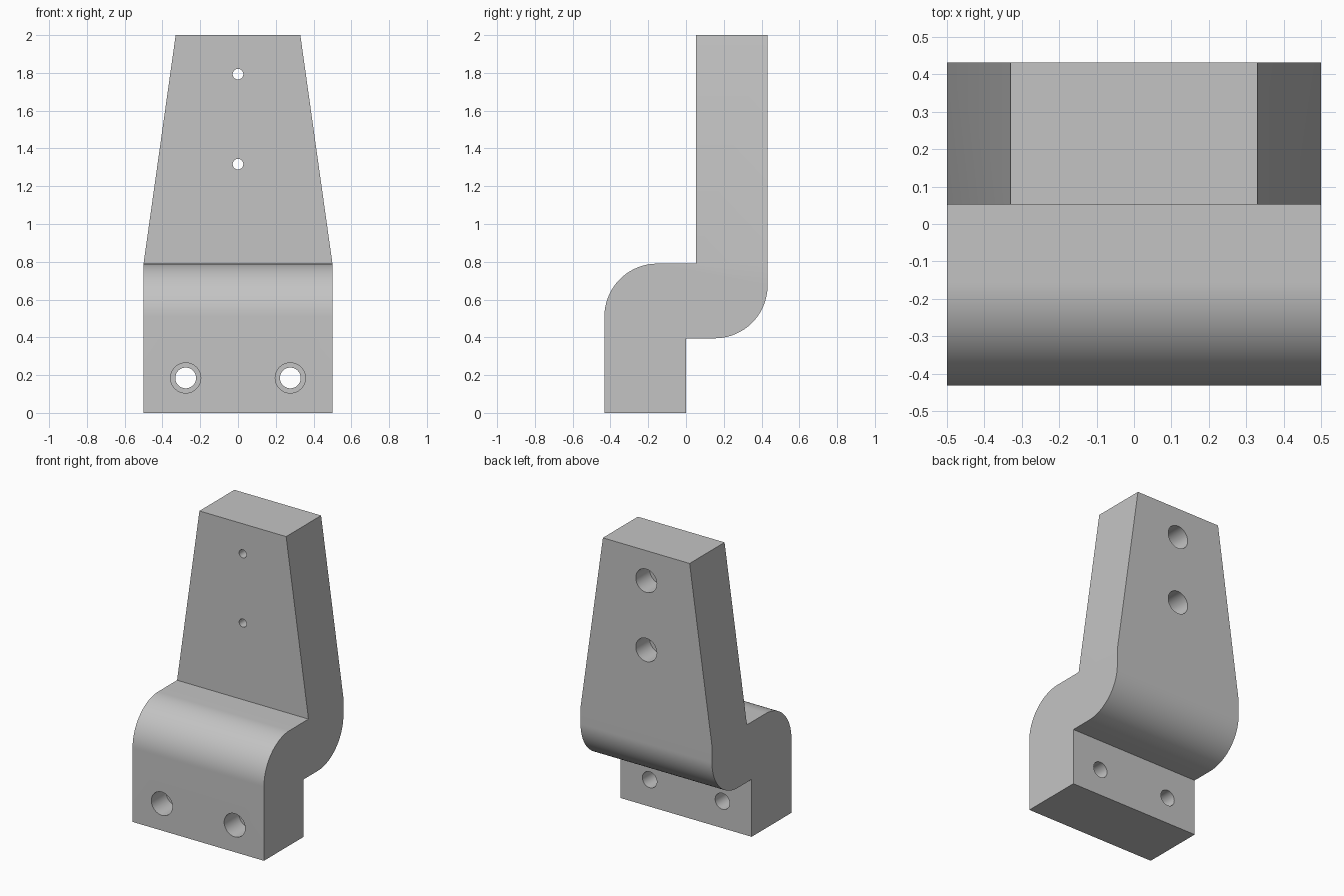
import bpy, bmesh, math
from mathutils import Vector

cube = bpy.data.objects.get("Cube")
if cube:
    bpy.data.objects.remove(cube, do_unlink=True)

HALF_WIDTH, TOP_HALF, DEPTH = 0.5, 0.33, 0.432
SHOULDER, HEIGHT, ARM_FRONT = 0.79, 2.0, 0.052

grey = bpy.data.materials.new("plain_grey")
grey.use_nodes = True
grey.diffuse_color = (0.55, 0.55, 0.55, 1)
grey.node_tree.nodes["Principled BSDF"].inputs["Base Color"].default_value = grey.diffuse_color


def arc(cy, cz, radius, start, end, steps=32):
    angles = [math.radians(start + (end - start) * i / steps) for i in range(steps + 1)]
    return [(cy + radius * math.cos(a), cz + radius * math.sin(a)) for a in angles]


# Side profile (y, z): foot, rounded back bend, upright arm, rounded front bend
profile = [(-DEPTH, 0), (0, 0), (0, 0.395)]
profile += arc(DEPTH - 0.28, 0.675, 0.28, -90, 0)
profile += [(DEPTH, SHOULDER), (DEPTH, HEIGHT), (ARM_FRONT, HEIGHT), (ARM_FRONT, SHOULDER)]
profile += arc(-DEPTH + 0.28, SHOULDER - 0.28, 0.28, 90, 180)

# Offset bracket body, extruded across the width
bm = bmesh.new()
face = bm.faces.new([bm.verts.new((-HALF_WIDTH, y, z)) for y, z in profile])
extruded = bmesh.ops.extrude_face_region(bm, geom=[face])
bmesh.ops.translate(bm, vec=(2 * HALF_WIDTH, 0, 0),
                    verts=[g for g in extruded["geom"] if isinstance(g, bmesh.types.BMVert)])

# Split the sides at the shoulder, then taper the arm
for side in (-1, 1):
    pair = [v for v in bm.verts if v.co.x * side > 0 and abs(v.co.z - SHOULDER) < 1e-4
            and v.co.y > ARM_FRONT - 1e-4]
    bmesh.ops.connect_verts(bm, verts=pair)
for v in bm.verts:
    if v.co.z > HEIGHT - 0.01:
        v.co.x = math.copysign(TOP_HALF, v.co.x)
bmesh.ops.recalc_face_normals(bm, faces=bm.faces)
mesh = bpy.data.meshes.new("bracket_body")
bm.to_mesh(mesh)
bm.free()
body = bpy.data.objects.new("bracket_body", mesh)
bpy.context.collection.objects.link(body)
mesh.materials.append(grey)


def drill(x, z, radius, y_from, y_to):
    """Cut a round hole along y."""
    bpy.ops.mesh.primitive_cylinder_add(vertices=48, radius=radius, depth=y_to - y_from,
                                        location=(x, (y_from + y_to) / 2, z),
                                        rotation=(math.pi / 2, 0, 0))
    cutter = bpy.context.object
    cutter.data.materials.append(grey)
    mod = body.modifiers.new("hole", "BOOLEAN")
    mod.operation, mod.solver, mod.object = "DIFFERENCE", "EXACT", cutter
    bpy.context.view_layer.objects.active = body
    bpy.ops.object.modifier_apply(modifier=mod.name)
    bpy.data.objects.remove(cutter, do_unlink=True)


# Foot holes, counterbored from the front
for x in (-0.277, 0.277):
    drill(x, 0.185, 0.055, -0.6, 0.1)
    drill(x, 0.185, 0.08, -0.6, -DEPTH + 0.16)

# Arm holes, counterbored from the back
for z in (1.317, 1.793):
    drill(0, z, 0.028, -0.1, 0.6)
    drill(0, z, 0.08, DEPTH - 0.15, 0.6)

bpy.ops.object.select_all(action="DESELECT")
body.select_set(True)
bpy.context.view_layer.objects.active = body
bpy.ops.object.shade_smooth_by_angle(angle=math.radians(20))
